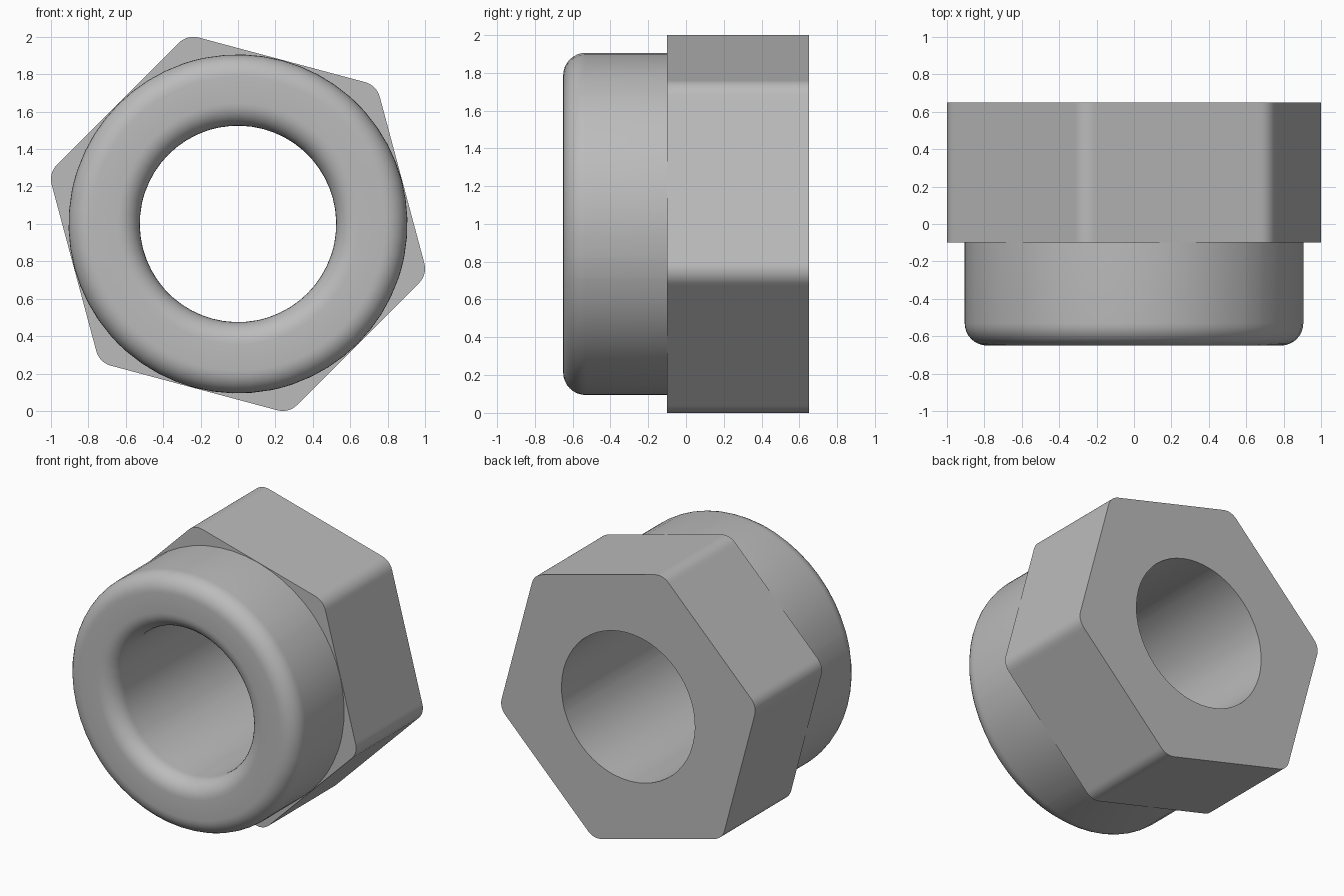
import bpy
import bmesh
from math import sin, cos, sqrt, pi, radians, asin

cube = bpy.data.objects.get("Cube")
if cube:
    bpy.data.objects.remove(cube, do_unlink=True)

APOTHEM, CORNER_R = 0.908, 0.11       # hexagon flats and corner rounding
COLLAR_R, BORE_R, FILLET = 0.906, 0.525, 0.12
FRONT, STEP, BACK = -0.65, -0.1, 0.65
FIRST_CORNER = radians(45)

# Rounded hexagon measured along a ray, by angle from the nearest corner
centre_d = (APOTHEM - CORNER_R) / cos(pi / 6)
arc_half = asin(CORNER_R * 0.5 / (APOTHEM / cos(pi / 6 - radians(3.1))))


def hex_radius(a):
    a = abs(a)
    if a < arc_half:
        return centre_d * cos(a) + sqrt(CORNER_R ** 2 - (centre_d * sin(a)) ** 2)
    return APOTHEM / cos(pi / 6 - a)


# Rays: dense across each corner arc, even along each flat
offsets = [arc_half * k / 4 for k in range(-4, 5)]
guard = arc_half * 1.3
flat = pi / 3 - 2 * guard
offsets += [guard + flat * k / 8 for k in range(9)]
rays = []
for corner in range(6):
    for o in offsets:
        near = o if o < pi / 6 else o - pi / 3
        rays.append((FIRST_CORNER + corner * pi / 3 + o, near))


def fillet(cr, cy, start, steps=8):
    """Quarter circle of (radius, y) points in the lathe profile."""
    return [(cr + FILLET * cos(start + pi / 2 * k / steps),
             cy + FILLET * sin(start + pi / 2 * k / steps))
            for k in range(steps + 1)]


# Closed profile: bore, back face, hexagon wall, step, collar, rounded mouth
profile = [(BORE_R, BACK), ("hex", BACK), ("hex", STEP), (COLLAR_R, STEP)]
profile += reversed(fillet(COLLAR_R - FILLET, FRONT + FILLET, -pi / 2))
profile += reversed(fillet(BORE_R + FILLET, FRONT + FILLET, pi))

bm = bmesh.new()
loops = []
for r, y in profile:
    loop = []
    for angle, near in rays:
        d = hex_radius(near) if r == "hex" else r
        loop.append(bm.verts.new((d * cos(angle), y, 1 + d * sin(angle))))
    loops.append(loop)
n = len(rays)
for i, loop in enumerate(loops):
    other = loops[(i + 1) % len(loops)]
    for j in range(n):
        k = (j + 1) % n
        bm.faces.new((loop[j], loop[k], other[k], other[j]))
bmesh.ops.recalc_face_normals(bm, faces=bm.faces)

mesh = bpy.data.meshes.new("hex_collar_nut")
bm.to_mesh(mesh)
bm.free()
nut = bpy.data.objects.new("hex_collar_nut", mesh)
bpy.context.collection.objects.link(nut)

# Plain grey material
grey = bpy.data.materials.new("plain grey")
grey.use_nodes = True
colour = (0.5, 0.5, 0.5, 1)
grey.diffuse_color = colour
grey.node_tree.nodes["Principled BSDF"].inputs["Base Color"].default_value = colour
mesh.materials.append(grey)

# Smooth curves, crisp edges
bpy.ops.object.select_all(action="DESELECT")
nut.select_set(True)
bpy.context.view_layer.objects.active = nut
bpy.ops.object.shade_smooth_by_angle(angle=radians(30))
